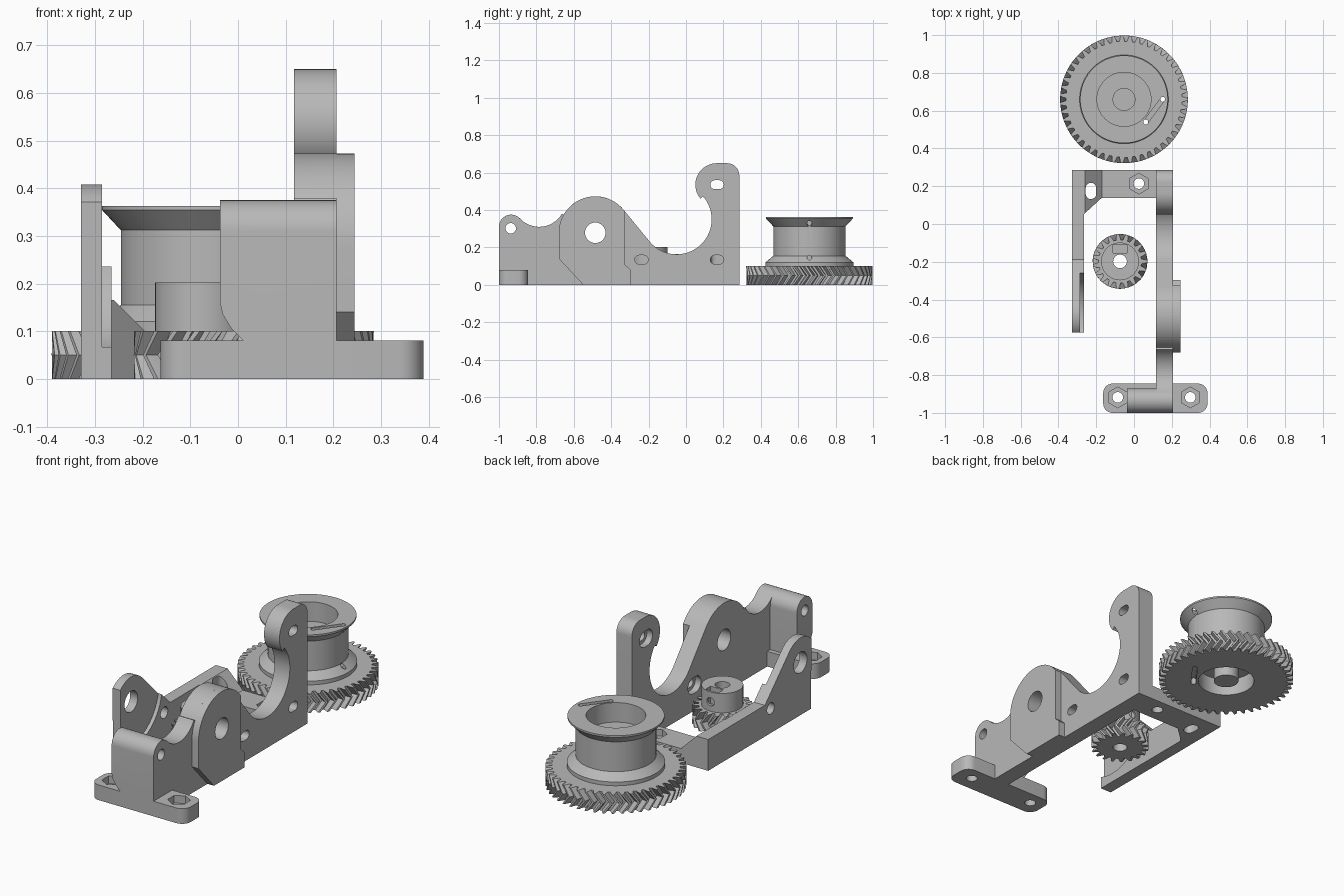
import bpy, bmesh
from math import sin, cos, pi, radians

cube = bpy.data.objects.get("Cube")
if cube:
    bpy.data.objects.remove(cube)

grey = bpy.data.materials.new("plain grey")
grey.use_nodes = True
grey.diffuse_color = (0.48, 0.48, 0.48, 1)
grey.node_tree.nodes["Principled BSDF"].inputs["Base Color"].default_value = grey.diffuse_color


def arc(cx, cy, r, a0, a1, n=24):
    angles = [radians(a0 + (a1 - a0) * i / n) for i in range(n + 1)]
    return [(cx + r * cos(a), cy + r * sin(a)) for a in angles]


def circle(cx, cy, r, n=40):
    return arc(cx, cy, r, 0, 360, n)[:-1]


def slot(p, q, r):
    """Stadium outline between two points"""
    from_to = math_angle(p, q)
    return arc(*p, r, from_to + 90, from_to + 270, 12) + arc(*q, r, from_to - 90, from_to + 90, 12)


def math_angle(p, q):
    from math import atan2, degrees
    return degrees(atan2(q[1] - p[1], q[0] - p[0]))


def make(name, layers, cap=True):
    """Skin a stack of equal-length point rings"""
    bm = bmesh.new()
    rings = [[bm.verts.new(p) for p in layer] for layer in layers]
    n = len(rings[0])
    for a, b in zip(rings, rings[1:]):
        for i in range(n):
            bm.faces.new((a[i], a[(i + 1) % n], b[(i + 1) % n], b[i]))
    if cap:
        bm.faces.new(rings[0])
        bm.faces.new(rings[-1])
    bmesh.ops.recalc_face_normals(bm, faces=bm.faces)
    mesh = bpy.data.meshes.new(name)
    bm.to_mesh(mesh)
    bm.free()
    mesh.materials.append(grey)
    obj = bpy.data.objects.new(name, mesh)
    bpy.context.collection.objects.link(obj)
    return obj


def prism(name, pts, axis, lo, hi):
    place = {"x": lambda p, t: (t, p[0], p[1]),
             "y": lambda p, t: (p[0], t, p[1]),
             "z": lambda p, t: (p[0], p[1], t)}[axis]
    return make(name, [[place(p, t) for p in pts] for t in (lo, hi)])


def lathe(name, profile, cx, cy, n=72):
    """Turn a closed (radius, z) profile around a vertical axis"""
    rings = [[(cx + r * cos(a), cy + r * sin(a), z) for r, z in profile]
             for a in (2 * pi * i / n for i in range(n))]
    return make(name, rings + rings[:1], cap=False)


def weld(obj):
    bm = bmesh.new()
    bm.from_mesh(obj.data)
    bmesh.ops.remove_doubles(bm, verts=bm.verts, dist=1e-5)
    bmesh.ops.recalc_face_normals(bm, faces=bm.faces)
    bm.to_mesh(obj.data)
    bm.free()
    return obj


def combine(target, operation, *others):
    bpy.context.view_layer.objects.active = target
    for other in others:
        mod = target.modifiers.new("combine", "BOOLEAN")
        mod.operation, mod.solver, mod.object = operation, "EXACT", other
        bpy.ops.object.modifier_apply(modifier=mod.name)
        bpy.data.objects.remove(other)


def gear(name, cx, cy, teeth, root, tip, twist):
    """Double-helical gear, thickness 0.1"""
    step = 2 * pi / teeth
    shape = ((root, -0.46), (root, -0.34), ((root + tip) / 2, -0.24), (tip, -0.12),
             (tip, 0.12), ((root + tip) / 2, 0.24), (root, 0.34))
    layers = []
    for z, turn in ((0, 0), (0.05, twist), (0.1, 0)):
        layers.append([(cx + r * cos((i + f) * step + turn), cy + r * sin((i + f) * step + turn), z)
                       for i in range(teeth) for r, f in shape])
    return make(name, layers)


def smooth(obj):
    bpy.ops.object.select_all(action="DESELECT")
    obj.select_set(True)
    bpy.context.view_layer.objects.active = obj
    bpy.ops.object.shade_smooth_by_angle(angle=radians(25))


# Side plate with its flowing top edge
SHAFT = (-0.485, 0.278)
frame = prism("frame", [(-1, 0)] + arc(-0.935, 0.31, 0.065, 180, 43) + arc(-0.785, 0.45, 0.14, 223, 330)
              + arc(*SHAFT, 0.195, 150, 39) + arc(-0.05, 0.35, 0.187, 219, 401, 40)
              + arc(0.165, 0.535, 0.115, 221, 90) + arc(0.22, 0.585, 0.065, 90, 0, 12) + [(0.285, 0)],
              "x", 0.117, 0.207)

# Raised shaft boss on the outer face
boss = prism("boss", [(-0.55, 0), (-0.68, 0.14)] + arc(*SHAFT, 0.195, 180, 35)
             + [(-0.325, 0.107), (-0.297, 0.08), (-0.297, 0)], "x", 0.16, 0.245)

# Front block, undercut above the foot
block = prism("front_block", [(-1, 0)] + arc(-0.935, 0.31, 0.065, 180, 0) + [(-0.87, 0)], "x", -0.038, 0.16)
combine(block, "DIFFERENCE", prism("undercut", [(-0.1, -0.1), (0.012, -0.1), (0.012, 0.08), (-0.015, 0.107),
        (-0.032, 0.135), (-0.038, 0.16), (-0.1, 0.16)], "y", -1.1, -0.8))

# Mounting foot
foot = prism("foot", arc(-0.113, -0.95, 0.05, 180, 270, 10) + arc(0.339, -0.95, 0.05, 270, 360, 10)
             + arc(0.339, -0.895, 0.05, 0, 90, 10) + arc(-0.113, -0.895, 0.05, 90, 180, 10), "z", 0, 0.08)

# Rear crossbar and sloped corner gusset
crossbar = prism("crossbar", [(-0.3, 0.137), (0.16, 0.137), (0.16, 0.285), (-0.3, 0.285)], "z", 0, 0.075)
gusset = prism("gusset", [(-0.3, 0.02), (-0.17, 0.139), (-0.17, 0.285), (-0.3, 0.285)], "z", 0, 0.165)
combine(gusset, "DIFFERENCE", prism("slope", [(-0.26, 0.165), (-0.17, 0.075), (-0.1, 0.075), (-0.1, 0.3),
        (-0.26, 0.3)], "y", -0.1, 0.4))

# Opposite wall with a round clearance on the inside
wall = prism("far_wall", [(-0.575, 0)] + arc(*SHAFT, 0.13, 134, 45) + [(-0.188, 0.165), (0.285, 0.165), (0.285, 0)],
             "x", -0.329, -0.265)
combine(wall, "DIFFERENCE", prism("clearance", circle(*SHAFT, 0.23, 64), "x", -0.285, -0.2))

combine(frame, "UNION", boss, block, foot, crossbar, gusset, wall)

# Shaft and hinge holes, screw slots and nut pockets
holes = [prism("shaft_hole", circle(*SHAFT, 0.055), "x", -0.5, 0.5),
         prism("hinge_hole", circle(-0.937, 0.302, 0.028), "x", -0.5, 0.5),
         prism("wall_hole", circle(-0.237, 0.13, 0.03), "x", -0.5, -0.2),
         prism("gusset_hole", slot((-0.228, 0.16), (-0.228, 0.19), 0.028), "z", -0.1, 0.5)]
for y, z in ((-0.238, 0.134), (0.166, 0.134), (0.166, 0.535)):
    holes.append(prism("screw_slot", slot((y - 0.012, z), (y + 0.012, z), 0.024), "x", 0, 0.5))
    holes.append(prism("screw_recess", slot((y - 0.012, z), (y + 0.012, z), 0.042), "x", 0.05, 0.15))
for x, y in ((-0.086, -0.918), (0.298, -0.918), (0.026, 0.214)):
    holes.append(prism("bolt_hole", circle(x, y, 0.028), "z", -0.1, 0.2))
    holes.append(prism("nut_pocket", arc(x, y, 0.055, 30, 330, 5), "z", 0.04, 0.2))
combine(frame, "DIFFERENCE", *holes)
smooth(frame)

# Large gear with a cord spool on top
GX, GY = -0.053, 0.66
large = gear("large_gear_spool", GX, GY, 47, 0.307, 0.338, 0.11)
spool = prism("spool_core", circle(GX, GY, 0.17, 72), "z", 0.05, 0.26)
rim = weld(lathe("spool_rim", [(0.143, 0.06), (0.143, 0.363), (0.232, 0.363), (0.232, 0.354), (0.193, 0.312),
                               (0.193, 0.155), (0.235, 0.12), (0.235, 0.06)], GX, GY))
combine(large, "UNION", spool, rim)

# Bearing seats, cord holes and cord grooves
A, B = (GX + 0.205, GY), (GX + 0.115, GY - 0.12)
cuts = [prism("top_bore", circle(GX, GY, 0.058), "z", 0.2, 0.5),
        weld(lathe("lower_seat", [(0.062, -0.05), (0.14, -0.05), (0.14, 0.09), (0.062, 0.09)], GX, GY)),
        prism("top_groove", slot(A, B, 0.012), "z", 0.345, 0.5),
        prism("bottom_groove", slot(A, B, 0.012), "z", -0.1, 0.02)]
cuts += [prism("cord_hole", circle(*p, 0.013, 16), "z", -0.1, 0.5) for p in (A, B)]
cuts += [prism("side_hole", circle(GY, z, 0.012, 16), "x", GX + 0.165, 0.4) for z in (0.145, 0.33)]
combine(large, "DIFFERENCE", *cuts)
smooth(large)

# Small drive gear with a clamping collar
SX, SY = -0.074, -0.198
small = gear("small_gear", SX, SY, 19, 0.114, 0.145, -0.26)
combine(small, "UNION", prism("collar", circle(SX, SY, 0.1, 48), "z", 0.05, 0.202))
combine(small, "DIFFERENCE",
        prism("bore", circle(SX, SY, 0.036), "z", -0.1, 0.4),
        prism("nut_slot", [(SX - 0.037, SY + 0.045), (SX + 0.037, SY + 0.045),
                           (SX + 0.037, SY + 0.087), (SX - 0.037, SY + 0.087)], "z", 0.11, 0.4),
        prism("set_screw_hole", circle(SX, 0.15, 0.022, 24), "y", SY, SY + 0.2))
smooth(small)
